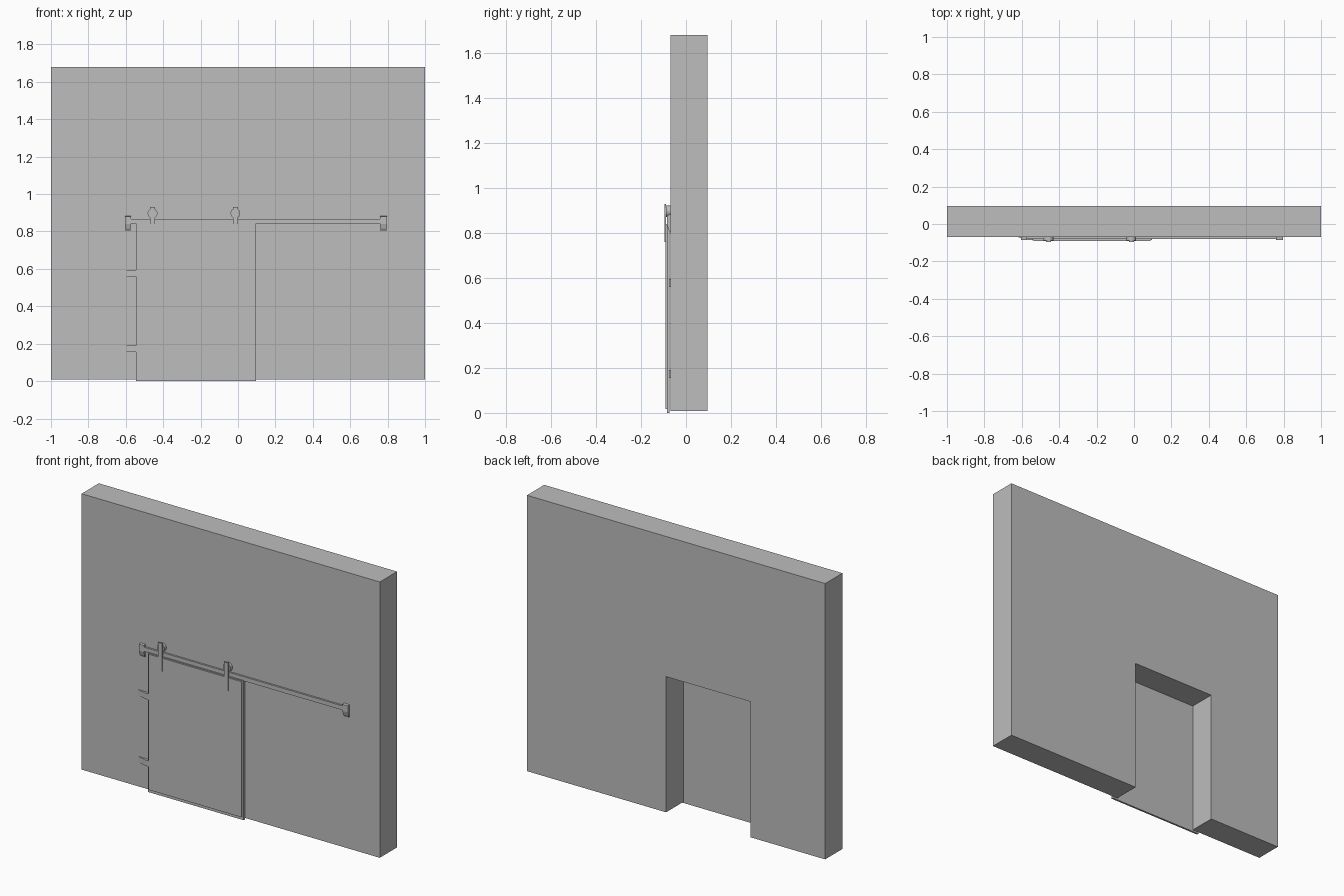
import bpy, bmesh, math
from mathutils import Matrix, Vector

cube = bpy.data.objects.get("Cube")
if cube:
    bpy.data.objects.remove(cube, do_unlink=True)

grey = bpy.data.materials.new("plain grey")
grey.use_nodes = True
grey.diffuse_color = (0.51, 0.51, 0.51, 1)
grey.node_tree.nodes["Principled BSDF"].inputs["Base Color"].default_value = grey.diffuse_color


def finish(name, bm):
    bmesh.ops.recalc_face_normals(bm, faces=bm.faces)
    mesh = bpy.data.meshes.new(name)
    bm.to_mesh(mesh)
    bm.free()
    mesh.materials.append(grey)
    obj = bpy.data.objects.new(name, mesh)
    bpy.context.collection.objects.link(obj)
    return obj


def prism(name, points, to_3d, offset):
    """Extrude a flat outline along an offset."""
    bm = bmesh.new()
    face = bm.faces.new([bm.verts.new(to_3d(a, b)) for a, b in points])
    grown = bmesh.ops.extrude_face_region(bm, geom=[face], use_keep_orig=True)
    verts = [v for v in grown["geom"] if isinstance(v, bmesh.types.BMVert)]
    bmesh.ops.translate(bm, verts=verts, vec=Vector(offset))
    return finish(name, bm)


def box(name, x0, x1, y0, y1, z0, z1):
    outline = [(x0, z0), (x1, z0), (x1, z1), (x0, z1)]
    return prism(name, outline, lambda x, z: (x, y0, z), (0, y1 - y0, 0))


def disc(name, x, z, radius, y0, y1, sides=32):
    bm = bmesh.new()
    place = Matrix.Translation((x, (y0 + y1) / 2, z)) @ Matrix.Rotation(math.pi / 2, 4, "X")
    bmesh.ops.create_cone(bm, cap_ends=True, segments=sides, radius1=radius,
                          radius2=radius, depth=y1 - y0, matrix=place)
    obj = finish(name, bm)
    bpy.context.view_layer.objects.active = obj
    obj.select_set(True)
    bpy.ops.object.shade_smooth_by_angle()
    obj.select_set(False)


WALL = -0.07

# Wall with a doorway notch
left, right, head, foot = -0.50, 0.067, 0.83, 0.008
prism("wall", [(-1, foot), (left, foot), (left, head), (right, head), (right, foot),
               (1, foot), (1, 1.68), (-1, 1.68)],
      lambda x, z: (x, WALL, z), (0, 0.165, 0))

# Sliding door: back slab and slightly smaller front panel
box("door_slab", -0.545, 0.097, -0.085, -0.073, 0, 0.845)
box("door_front_panel", -0.537, 0.087, -0.092, -0.085, 0.018, 0.84)

# Curved straps running from the wall onto the door edge
for name, low in (("lower_strap", 0.155), ("upper_strap", 0.56)):
    steps = [i / 8 for i in range(9)]
    curve = [(-0.62 + 0.08 * t, WALL - 0.017 * math.sin(t * math.pi / 2)) for t in steps]
    inner = [(-0.54, WALL)]
    prism(name, curve + inner, lambda x, y: (x, y, low), (0, 0, 0.035))

# Rail and its end brackets with a chamfered foot
box("rail", -0.575, 0.765, -0.081, WALL, 0.842, 0.868)
for name, x, width in (("right_bracket", -0.605, 0.033), ("left_bracket", 0.76, 0.037)):
    side = [(WALL, 0.803), (-0.078, 0.815), (-0.085, 0.84), (-0.085, 0.88), (WALL, 0.882)]
    prism(name, side, lambda y, z: (x, y, z), (width, 0, 0))

# Hangers: wheel on the rail, strap down the door, bolts
for name, x in (("right", -0.457), ("left", -0.014)):
    disc(name + "_hanger_wheel", x, 0.897, 0.026, -0.088, WALL)
    box(name + "_hanger_strap", x - 0.014, x + 0.014, -0.095, -0.088, 0.76, 0.93)
